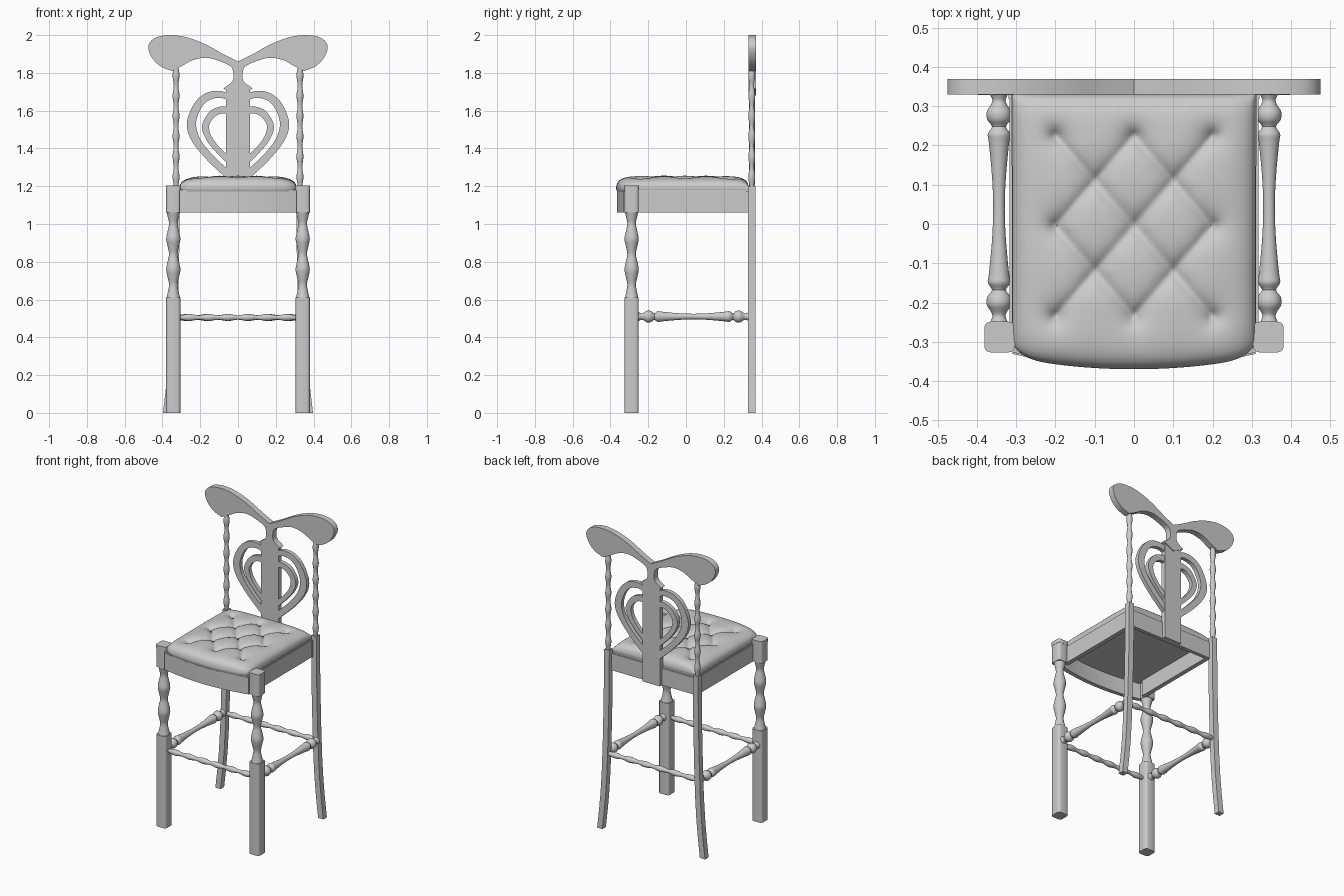
import bpy, bmesh, math
from mathutils import Vector

if "Cube" in bpy.data.objects:
    bpy.data.objects.remove(bpy.data.objects["Cube"])


def finish(bm, name, angle=35):
    bmesh.ops.recalc_face_normals(bm, faces=bm.faces)
    me = bpy.data.meshes.new(name)
    bm.to_mesh(me)
    bm.free()
    ob = bpy.data.objects.new(name, me)
    bpy.context.collection.objects.link(ob)
    bpy.ops.object.select_all(action='DESELECT')
    ob.select_set(True)
    bpy.context.view_layer.objects.active = ob
    bpy.ops.object.shade_smooth_by_angle(angle=math.radians(angle))
    return ob


def spline(pts, n=6):
    # Catmull-Rom through 2D points
    p = [Vector(q) for q in pts]
    p = [2 * p[0] - p[1]] + p + [2 * p[-1] - p[-2]]
    out = []
    for i in range(1, len(p) - 2):
        a, b, c, d = p[i - 1:i + 3]
        for k in range(n):
            t = k / n
            out.append(0.5 * (2 * b + (c - a) * t + (2 * a - 5 * b + 4 * c - d) * t * t
                              + (3 * b - a - 3 * c + d) * t ** 3))
    out.append(p[-2])
    return [(v.x, v.y) for v in out]


def loft(name, rings, angle=35):
    # skin a list of closed rings and cap both ends
    bm = bmesh.new()
    vs = [[bm.verts.new(p) for p in r] for r in rings]
    n = len(vs[0])
    for a, b in zip(vs, vs[1:]):
        for i in range(n):
            bm.faces.new((a[i], a[(i + 1) % n], b[(i + 1) % n], b[i]))
    bm.faces.new(vs[0])
    bm.faces.new(vs[-1])
    return finish(bm, name, angle)


def turned(name, profile, origin, axis, sides=16):
    # lathe: profile of (position along axis, radius)
    rings = []
    for h, r in profile:
        ring = []
        for i in range(sides):
            a = 2 * math.pi * (i + 0.5) / sides
            c, s = r * math.cos(a), r * math.sin(a)
            off = {'X': (h, c, s), 'Y': (c, h, s), 'Z': (c, s, h)}[axis]
            ring.append(Vector(origin) + Vector(off))
        rings.append(ring)
    return loft(name, rings)


def box(name, lo, hi, bevel=0.0):
    bm = bmesh.new()
    bmesh.ops.create_cube(bm, size=1)
    for v in bm.verts:
        v.co = [(l + h) / 2 + c * (h - l) for l, h, c in zip(lo, hi, v.co)]
    if bevel:
        # round the upright edges only
        es = [e for e in bm.edges if abs(e.verts[0].co.z - e.verts[1].co.z) > 1e-4]
        bmesh.ops.bevel(bm, geom=es, offset=bevel, segments=3, profile=0.5, affect='EDGES')
    return finish(bm, name)


def slab(name, outline, lo, hi, plane='XZ'):
    # flat outline given thickness
    def at(p, d):
        return (p[0], d, p[1]) if plane == 'XZ' else (p[0], p[1], d)
    return loft(name, [[at(p, lo) for p in outline], [at(p, hi) for p in outline]])


def wavy(a, b, beads, r0, r1):
    # evenly beaded profile, thin at both ends
    n = beads * 8
    return [(a + (b - a) * i / n, r0 + (r1 - r0) * (0.5 - 0.5 * math.cos(2 * math.pi * i / 8)))
            for i in range(n + 1)]


for s, side in ((-1, 'left'), (1, 'right')):
    # front legs: square foot, turned middle, square head and cap
    x, y, h = 0.3425 * s, -0.288, 0.0375
    box(f'front_leg_foot_{side}', (x - h, y - h, 0), (x + h, y + h, 0.61), 0.016)
    turned(f'front_leg_turning_{side}', spline([
        (0.605, 0.037), (0.64, 0.029), (0.68, 0.023), (0.72, 0.031), (0.76, 0.038), (0.80, 0.031),
        (0.84, 0.023), (0.88, 0.030), (0.92, 0.038), (0.96, 0.031), (1.0, 0.023), (1.03, 0.028),
        (1.065, 0.037)], 4), (x, y, 0), 'Z', 20)
    box(f'front_leg_head_{side}', (x - h, y - h, 1.06), (x + h, y + h, 1.18), 0.016)
    h = 0.039
    box(f'front_leg_cap_{side}', (x - h, y - h, 1.18), (x + h, y + h, 1.205), 0.016)

    # splayed square rear legs
    rings = []
    for z, px in ((0, 0.378), (0.12, 0.364), (0.25, 0.352), (0.4, 0.343), (0.6, 0.336),
                  (0.85, 0.33), (1.2, 0.326)):
        w = 0.019
        rings.append([(px * s + dx * w, 0.348 + dy * w, z)
                      for dx, dy in ((-1, -1), (1, -1), (1, 1), (-1, 1))])
    loft(f'rear_leg_{side}', rings, 30)

    # beaded back posts
    turned(f'back_post_{side}', wavy(1.195, 1.84, 6, 0.0125, 0.019), (0.328 * s, 0.348, 0), 'Z', 12)

    # side stretchers with balls and double taper
    half = [(0.292, 0.024), (0.275, 0.017), (0.262, 0.022), (0.245, 0.032), (0.225, 0.030),
            (0.208, 0.018), (0.19, 0.029), (0.165, 0.026), (0.08, 0.018), (0.0, 0.015)]
    prof = [(-a, r) for a, r in half] + [(a, r) for a, r in half[-2::-1]]
    turned(f'side_stretcher_{side}', spline(prof, 3), (0.344 * s, 0.04, 0.51), 'Y', 16)

    # side seat rails
    box(f'side_rail_{side}', (min(0.288 * s, 0.317 * s), -0.27, 1.06),
        (max(0.288 * s, 0.317 * s), 0.34, 1.172))

    # heart bands of the splat
    bands = {
        'outer': ([(0.05, 1.69), (0.10, 1.705), (0.17, 1.693), (0.23, 1.64), (0.27, 1.54),
                   (0.25, 1.45), (0.17, 1.345), (0.055, 1.235)],
                  [(0.05, 1.655), (0.10, 1.668), (0.16, 1.652), (0.20, 1.605), (0.222, 1.53),
                   (0.20, 1.45), (0.14, 1.372), (0.05, 1.285)]),
        'inner': ([(0.05, 1.62), (0.09, 1.622), (0.15, 1.595), (0.19, 1.52), (0.17, 1.45),
                   (0.12, 1.385), (0.05, 1.315)],
                  [(0.05, 1.58), (0.09, 1.585), (0.13, 1.56), (0.153, 1.52), (0.143, 1.47),
                   (0.11, 1.42), (0.05, 1.36)])}
    for key, (o, i) in bands.items():
        ring = spline(o, 5) + spline(i, 5)[::-1]
        slab(f'heart_{key}_band_{side}', [(px * s, pz) for px, pz in ring], 0.335, 0.362)

# front and back stretchers
turned('front_stretcher', wavy(-0.31, 0.31, 6, 0.012, 0.019), (0, -0.288, 0.505), 'X', 12)
turned('back_stretcher', wavy(-0.33, 0.33, 6, 0.012, 0.019), (0, 0.348, 0.505), 'X', 12)

# winged top rail with neck
wing = spline([(0, 1.86), (0.08, 1.90), (0.17, 1.95), (0.27, 1.988), (0.36, 2.0), (0.44, 1.985),
               (0.475, 1.94), (0.455, 1.88), (0.41, 1.835), (0.35, 1.81)])
neck = spline([(0.35, 1.81), (0.30, 1.835), (0.24, 1.867), (0.17, 1.88), (0.10, 1.863),
               (0.04, 1.835), (0.025, 1.80), (0.03, 1.755), (0.077, 1.718)])
right = wing + neck[1:]
slab('top_rail', right + [(0, 1.68)] + [(-a, b) for a, b in right[:0:-1]], 0.33, 0.37)

# splat centre board
slab('splat_board', [(-0.063, 1.06), (0.063, 1.06), (0.063, 1.71), (0, 1.69), (-0.063, 1.71)],
     0.333, 0.365)

# back seat rail and bowed front rail
box('back_rail', (-0.32, 0.318, 1.06), (0.32, 0.342, 1.172))


def bow(x, y0):
    return y0 + 0.035 * (x / 0.31) ** 2


xs = [-0.31 + 0.62 * i / 20 for i in range(21)]
slab('front_rail', [(x, bow(x, -0.366)) for x in xs] + [(x, bow(x, -0.338)) for x in xs[::-1]],
     1.06, 1.172, 'XY')

# thin seat board under the cushion
slab('seat_board', [(x, bow(x, -0.362)) for x in xs] + [(0.312, 0.33), (-0.312, 0.33)],
     1.165, 1.18, 'XY')

# tufted cushion: height field dented at the buttons and along the diagonal folds
hubs = [Vector((x, y)) for x in (-0.1, 0.1) for y in (-0.12, 0.11)]
folds = [(p, p + Vector((dx, dy))) for p in hubs for dx in (-0.1, 0.1) for dy in (-0.115, 0.115)]


def dent(x, y):
    q = Vector((x, y))
    line = button = 9.0
    for a, b in folds:
        t = max(0, min(1, (q - a).dot(b - a) / (b - a).length_squared))
        line = min(line, (q - a - (b - a) * t).length)
        button = min(button, (q - a).length, (q - b).length)
    return 0.018 * math.exp(-line / 0.018) + 0.024 * math.exp(-button / 0.028)


N = 84
bm = bmesh.new()
grid = []
for j in range(N + 1):
    row = []
    for i in range(N + 1):
        u, v = 2 * i / N - 1, 2 * j / N - 1
        u, v = (0.6 * w + 0.4 * math.sin(w * math.pi / 2) for w in (u, v))
        front = -0.37 + 0.03 * u * u + 0.035 * abs(u) ** 12
        x, y = 0.31 * u, front + (0.332 - front) * (v + 1) / 2
        e = math.sqrt(max(0, (1 - u ** 6) * (1 - v ** 10)))
        crown = 0.062 - 0.008 * (u * u + v * v) / 2
        row.append(bm.verts.new((x, y, 1.195 + e * (crown - dent(x, y)))))
    grid.append(row)
for j in range(N):
    for i in range(N):
        bm.faces.new((grid[j][i], grid[j][i + 1], grid[j + 1][i + 1], grid[j + 1][i]))
# rounded lower lip
loop = (grid[0][:-1] + [r[-1] for r in grid[:-1]] + grid[-1][:0:-1]
        + [r[0] for r in grid[:0:-1]])
for k, z in ((1.0, 1.185), (0.985, 1.172)):
    new = [bm.verts.new((v.co.x * k, v.co.y * k, z)) for v in loop]
    for i in range(len(loop)):
        n = (i + 1) % len(loop)
        bm.faces.new((loop[i], loop[n], new[n], new[i]))
    loop = new
bm.faces.new(loop)
finish(bm, 'seat_cushion', 60)
